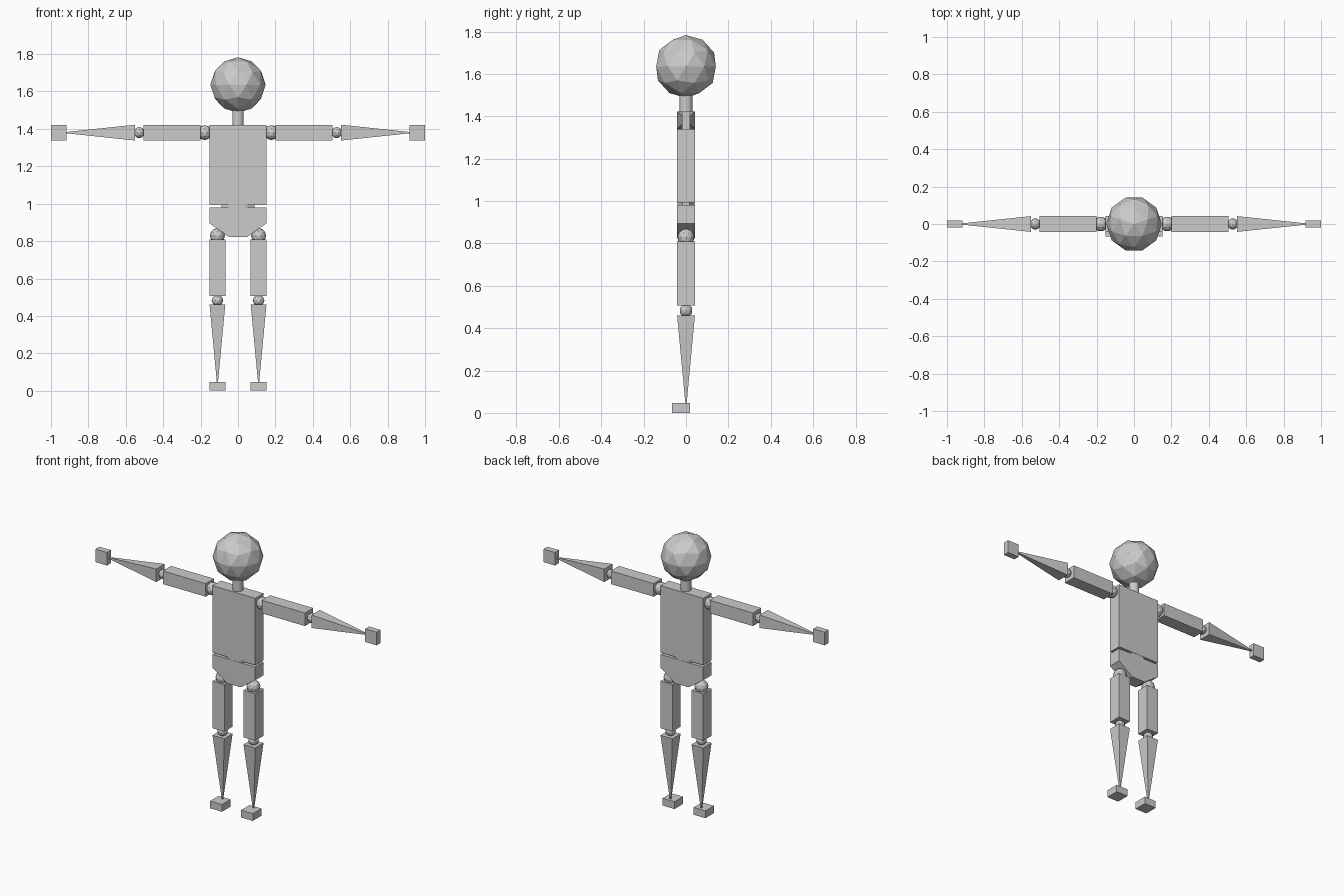
import bpy
import bmesh
from math import pi
from mathutils import Matrix, Vector

cube = bpy.data.objects.get("Cube")
if cube:
    bpy.data.objects.remove(cube, do_unlink=True)

GREY = (0.6, 0.6, 0.6, 1)
mat = bpy.data.materials.new("plain grey")
mat.use_nodes = True
mat.diffuse_color = GREY
mat.node_tree.nodes["Principled BSDF"].inputs["Base Color"].default_value = GREY

HALF = 0.042      # half thickness of the body and limbs
HIP_X = 0.11      # leg axis
ARM_Z = 1.38      # arm axis


def finish(name, bm):
    bmesh.ops.recalc_face_normals(bm, faces=bm.faces)
    mesh = bpy.data.meshes.new(name)
    bm.to_mesh(mesh)
    bm.free()
    mesh.materials.append(mat)
    obj = bpy.data.objects.new(name, mesh)
    bpy.context.collection.objects.link(obj)
    return obj


def box(name, low, high):
    low, high = Vector(low), Vector(high)
    bm = bmesh.new()
    bmesh.ops.create_cube(bm, size=1, matrix=Matrix.Translation((low + high) / 2)
                          @ Matrix.Diagonal((*(high - low), 1)))
    return finish(name, bm)


def ball(name, center, radius):
    bm = bmesh.new()
    bmesh.ops.create_icosphere(bm, subdivisions=2, radius=radius,
                               matrix=Matrix.Translation(center) @ Matrix.Rotation(pi / 2, 4, 'Z'))
    return finish(name, bm)


def spike(name, base, tip):
    """Four-sided taper with a square base, running from base to tip."""
    base, tip = Vector(base), Vector(tip)
    axis = tip - base
    turn = axis.to_track_quat('Z', 'Y').to_matrix().to_4x4()
    bm = bmesh.new()
    bmesh.ops.create_cone(bm, cap_ends=True, segments=4, radius1=HALF * 2 ** 0.5,
                          radius2=0.004, depth=axis.length,
                          matrix=Matrix.Translation((base + tip) / 2) @ turn
                          @ Matrix.Rotation(pi / 4, 4, 'Z'))
    return finish(name, bm)


def column(name, segments, radius, low, high, squash=1.0):
    bm = bmesh.new()
    bmesh.ops.create_cone(bm, cap_ends=True, segments=segments, radius1=radius,
                          radius2=radius, depth=high - low,
                          matrix=Matrix.Translation((0, 0, (low + high) / 2))
                          @ Matrix.Diagonal((1, squash, 1, 1))
                          @ Matrix.Rotation(pi / segments, 4, 'Z'))
    return finish(name, bm)


# Head, neck and trunk
ball("head", (0, 0, 1.635), 0.148)
neck = column("neck", 16, 0.031, 1.42, 1.51)
for poly in neck.data.polygons:
    poly.use_smooth = abs(poly.normal.z) < 0.5
box("torso", (-0.152, -HALF, 0.992), (0.152, HALF, 1.422))
column("waist_joint", 8, 0.095, 0.97, 1.0, squash=0.46)

# Pelvis: extruded outline with sloping lower corners
outline = [(-0.152, 0.98), (-0.152, 0.895), (-0.048, 0.822),
           (0.048, 0.822), (0.152, 0.895), (0.152, 0.98)]
bm = bmesh.new()
face = bm.faces.new([bm.verts.new((x, -HALF, z)) for x, z in outline])
grown = bmesh.ops.extrude_face_region(bm, geom=[face])["geom"]
bmesh.ops.translate(bm, vec=(0, 2 * HALF, 0),
                    verts=[g for g in grown if isinstance(g, bmesh.types.BMVert)])
finish("pelvis", bm)

# Limbs, repeated on both sides
for side, s in (("left", 1), ("right", -1)):
    def limb_box(name, x1, x2, y1, y2, z1, z2):
        xs = sorted((s * x1, s * x2))
        box(f"{side}_{name}", (xs[0], y1, z1), (xs[1], y2, z2))

    # Arm
    ball(f"{side}_shoulder_joint", (s * 0.178, 0, ARM_Z), 0.04)
    limb_box("upper_arm", 0.2, 0.505, -HALF, HALF, ARM_Z - HALF, ARM_Z + HALF)
    ball(f"{side}_elbow_joint", (s * 0.528, 0, ARM_Z), 0.03)
    spike(f"{side}_forearm", (s * 0.552, 0, ARM_Z), (s * 0.925, 0, ARM_Z))
    limb_box("hand", 0.918, 1.0, -0.02, 0.02, ARM_Z - HALF, ARM_Z + HALF)

    # Leg
    ball(f"{side}_hip_joint", (s * HIP_X, 0, 0.829), 0.041)
    limb_box("thigh", HIP_X - HALF, HIP_X + HALF, -HALF, HALF, 0.506, 0.808)
    ball(f"{side}_knee_joint", (s * HIP_X, 0, 0.483), 0.031)
    spike(f"{side}_shin", (s * HIP_X, 0, 0.46), (s * HIP_X, 0, 0.042))
    limb_box("foot", HIP_X - HALF, HIP_X + HALF, -0.066, 0.02, 0, 0.047)
